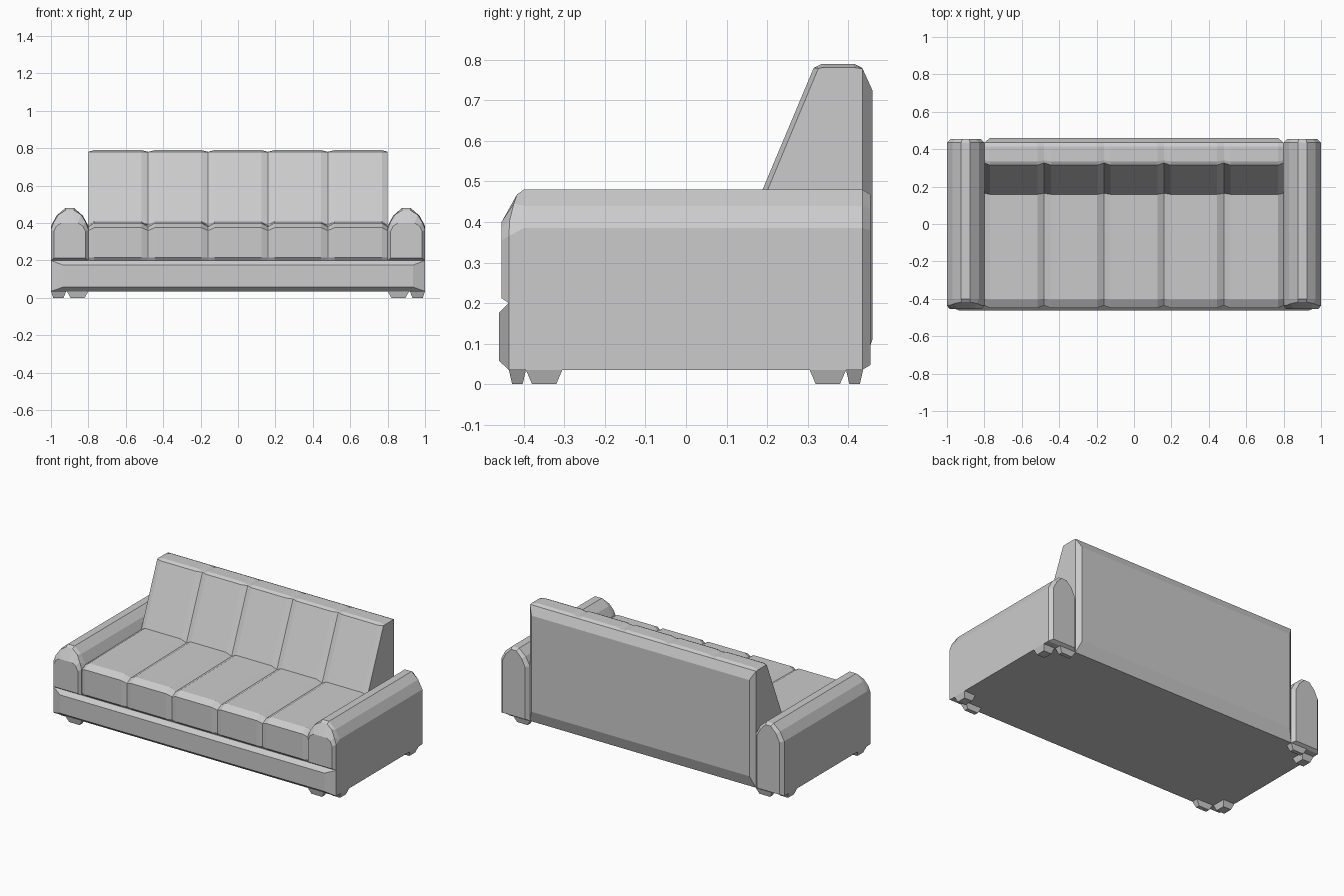
import bpy, bmesh


def loft(name, rings, mirror=(False, False, False)):
    """Skin a list of equal-length point rings and cap both ends."""
    bm = bmesh.new()
    vs = [[bm.verts.new(p) for p in ring] for ring in rings]
    n = len(vs[0])
    for a, b in zip(vs, vs[1:]):
        for i in range(n):
            j = (i + 1) % n
            bm.faces.new((a[i], a[j], b[j], b[i]))
    bm.faces.new(vs[0])
    bm.faces.new(vs[-1])
    bmesh.ops.remove_doubles(bm, verts=bm.verts[:], dist=0.0005)
    bmesh.ops.recalc_face_normals(bm, faces=bm.faces[:])
    mesh = bpy.data.meshes.new(name)
    bm.to_mesh(mesh)
    bm.free()
    ob = bpy.data.objects.new(name, mesh)
    bpy.context.collection.objects.link(ob)
    if any(mirror):
        mod = ob.modifiers.new("Mirror", 'MIRROR')
        mod.use_axis = mirror
        mod.use_mirror_merge = False
    return ob


def rect_xz(x, y, z0, z1):
    return [(-x, y, z0), (x, y, z0), (x, y, z1), (-x, y, z1)]


def rect_xy(x0, x1, y0, y1, z):
    return [(x0, y0, z), (x1, y0, z), (x1, y1, z), (x0, y1, z)]


def padded(name, full, sunk):
    """Loft a side profile across x, sinking it at the seams and both ends."""
    stations = [(-0.8, sunk), (-0.77, full)]
    for seam in (-0.48, -0.16, 0.16, 0.48):
        stations += [(seam - 0.035, full), (seam, sunk), (seam + 0.035, full)]
    stations += [(0.77, full), (0.8, sunk)]
    return loft(name, [[(x, y, z) for y, z in prof] for x, prof in stations])


# Base frame and bevelled front board
loft("base", [rect_xz(0.8, -0.437, 0.035, 0.2), rect_xz(0.8, 0.3, 0.035, 0.2)])
loft("front_board", [rect_xz(1.0, -0.437, 0.035, 0.2),
                     rect_xz(0.935, -0.462, 0.058, 0.175)])

# Seat with five padded sections
padded("seat",
       [(-0.435, 0.2), (-0.448, 0.215), (-0.448, 0.375), (-0.405, 0.4),
        (0.165, 0.408), (0.3, 0.408), (0.3, 0.2)],
       [(-0.43, 0.2), (-0.436, 0.215), (-0.436, 0.36), (-0.4, 0.38),
        (0.165, 0.39), (0.3, 0.39), (0.3, 0.2)])

# Sloped backrest with matching sections
padded("backrest",
       [(0.147, 0.38), (0.315, 0.78), (0.335, 0.79), (0.415, 0.79),
        (0.435, 0.78), (0.435, 0.035), (0.3, 0.035), (0.3, 0.3)],
       [(0.16, 0.38), (0.327, 0.78), (0.34, 0.781), (0.415, 0.781),
        (0.435, 0.778), (0.435, 0.035), (0.3, 0.035), (0.3, 0.3)])

# Bevelled rear panel
loft("rear_panel", [rect_xz(0.8, 0.435, 0.035, 0.78),
                    rect_xz(0.77, 0.46, 0.11, 0.725)])


# Rounded armrests: half sections of (half width, y, z) from bottom to crest
def arm_ring(half):
    return ([(0.9 + w, y, z) for w, y, z in half]
            + [(0.9 - w, y, z) for w, y, z in reversed(half)])


arm_sections = [
    [(0.08, 0.455, 0.047), (0.08, 0.455, 0.36), (0.08, 0.455, 0.38),
     (0.055, 0.455, 0.43), (0.018, 0.455, 0.468)],
    [(0.1, 0.435, 0.035), (0.1, 0.435, 0.365), (0.1, 0.435, 0.385),
     (0.07, 0.435, 0.44), (0.024, 0.435, 0.48)],
    [(0.1, -0.437, 0.035), (0.1, -0.437, 0.365), (0.1, -0.4, 0.385),
     (0.07, -0.4, 0.44), (0.024, -0.4, 0.48)],
    [(0.1, -0.437, 0.2), (0.1, -0.437, 0.365), (0.085, -0.435, 0.405),
     (0.06, -0.425, 0.445), (0.022, -0.417, 0.468)],
    [(0.085, -0.455, 0.212), (0.085, -0.455, 0.355), (0.07, -0.455, 0.385),
     (0.045, -0.455, 0.4), (0.02, -0.455, 0.4)],
]
loft("armrest", [arm_ring(s) for s in arm_sections], (True, False, False))

# Tapered feet, a pair in each corner
for name, x0, x1, y0, y1 in (("inner_foot", 0.8, 0.915, -0.437, -0.395),
                             ("outer_foot", 0.92, 1.0, -0.395, -0.305)):
    tx, ty = (0.02, 0.008) if name == "inner_foot" else (0.012, 0.015)
    loft(name, [rect_xy(x0, x1, y0, y1, 0.035),
                rect_xy(x0 + tx, x1 - tx, y0 + ty, y1 - ty, 0.0)],
         (True, True, False))
